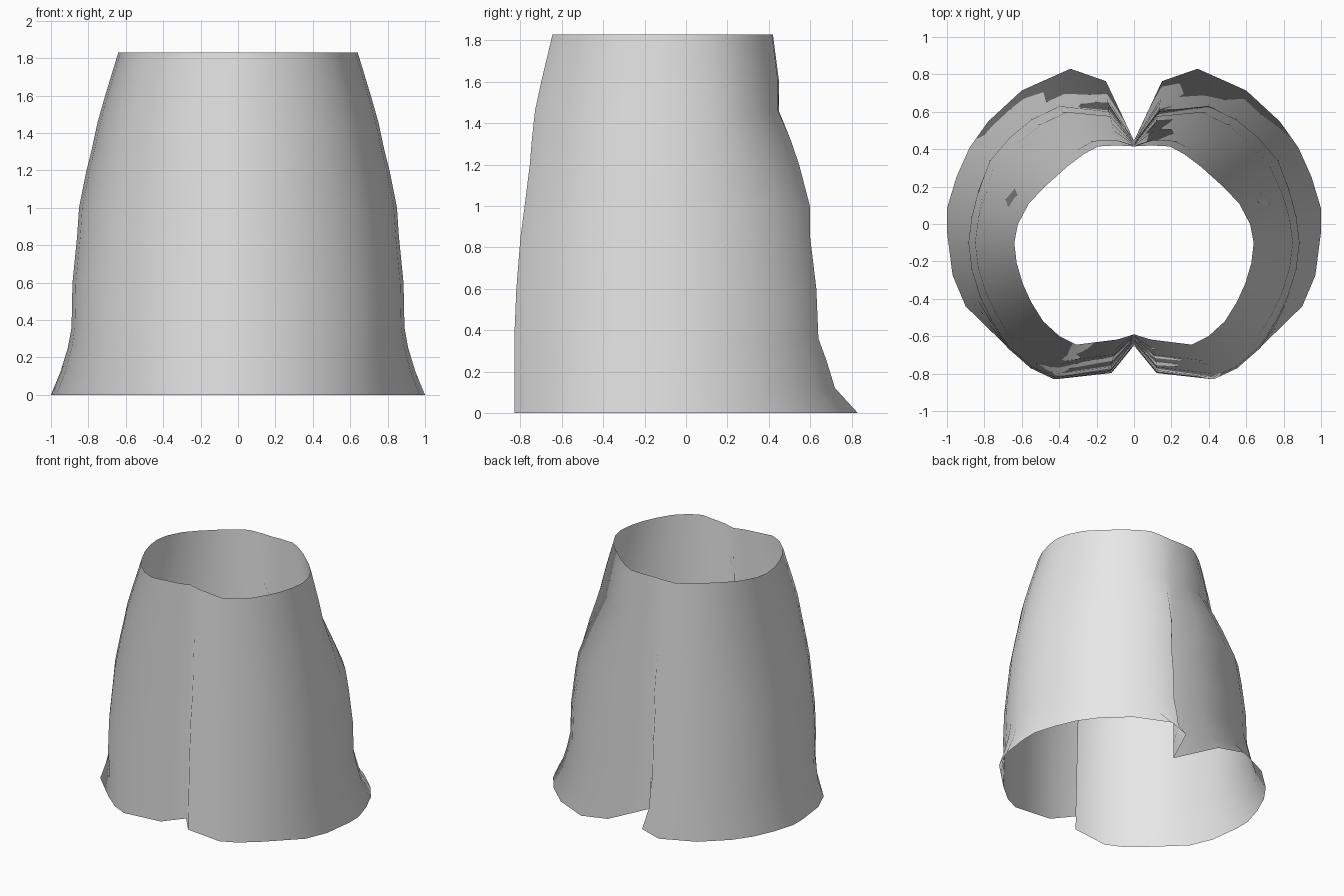
import bpy
import bmesh
from mathutils import Vector

old = bpy.data.objects.get("Cube")
if old:
    bpy.data.objects.remove(old, do_unlink=True)

# Half outlines from front seam to back seam, as fractions of width and depth
FRONT = [(.14, -.95), (.48, -1), (.62, -.92), (.76, -.77),
         (.86, -.58), (.93, -.4), (.98, -.2), (1, 0)]
LEG = FRONT + [(.98, .19), (.94, .38), (.87, .6), (.75, .77),
               (.62, .9), (.45, 1), (.15, .96)]
WAIST = FRONT + [(.97, .19), (.88, .4), (.75, .57), (.56, .78),
                 (.42, .91), (.3, .99), (.14, 1)]
HEM = [(.12, -.96), (.42, -1), (.54, -.93), (.67, -.8), (.79, -.66),
       (.9, -.53), (.97, -.33), (1, -.05), (1, .1), (.95, .3),
       (.88, .49), (.78, .66), (.6, .86), (.34, 1), (.15, .92)]

# Side profile: height, half width, front depth, back depth
PROFILE = [(0, 1, -.83, .83), (.12, .95, -.83, .72), (.25, .91, -.83, .68),
           (.36, .89, -.83, .64), (.6, .885, -.82, .63), (.85, .86, -.8, .6),
           (1, .85, -.78, .6), (1.2, .81, -.755, .55), (1.32, .78, -.745, .51),
           (1.46, .75, -.73, .45), (1.6, .71, -.7, .45), (1.83, .64, -.645, .42)]
TOP = PROFILE[-1][0]


def clamp(t):
    return max(0.0, min(1.0, t))


def blend(a, b, t):
    return [Vector(p).lerp(Vector(q), t) for p, q in zip(a, b)]


def ring(z, width, front, back):
    """Closed outline at one height, with both seams pinched in."""
    flare = clamp(1 - z / .36)
    shape = blend(blend(LEG, WAIST, clamp((z - .9) / .6)), HEM, flare)
    middle = -.1 * (1 - flare)
    rise = z / TOP
    half = []
    for u, v in shape:
        reach = (back - middle) if v > 0 else (middle - front)
        half.append((u * width, middle + v * reach, z))
    front_seam = (0, -.65 + .06 * rise, z)
    back_seam = (0, .445 - .03 * rise, z)
    mirrored = [(-x, y, h) for x, y, h in reversed(half)]
    return [front_seam] + half + [back_seam] + mirrored


# Cloth shell lofted through the rings, open at waist and hem
bm = bmesh.new()
rings = [[bm.verts.new(p) for p in ring(*row)] for row in PROFILE]
for low, high in zip(rings, rings[1:]):
    n = len(low)
    for i in range(n):
        j = (i + 1) % n
        bm.faces.new((low[i], low[j], high[j], high[i])).smooth = True
mesh = bpy.data.meshes.new("shorts")
bm.to_mesh(mesh)
bm.free()

shorts = bpy.data.objects.new("shorts", mesh)
bpy.context.collection.objects.link(shorts)

# Soft rounded shading that runs evenly across the seams
mesh.normals_split_custom_set_from_vertices(
    [Vector((v.co.x, v.co.y + .1, 0)).normalized() for v in mesh.vertices])

# Plain cloth colour
cloth = bpy.data.materials.new("light_grey_cloth")
cloth.use_nodes = True
colour = (.8, .8, .8, 1)
cloth.diffuse_color = colour
cloth.node_tree.nodes["Principled BSDF"].inputs["Base Color"].default_value = colour
mesh.materials.append(cloth)
